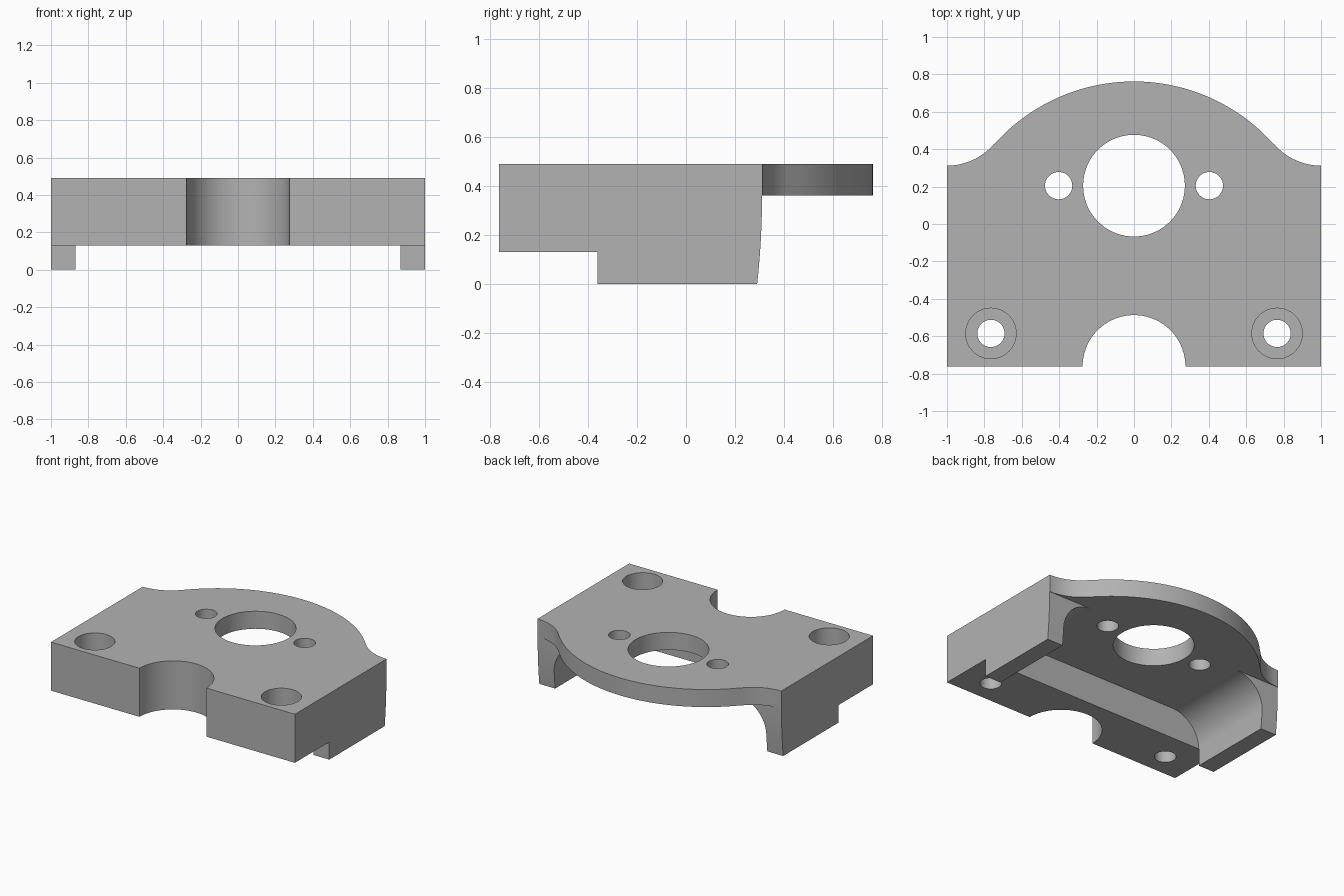
import bpy
import bmesh
import math
from mathutils import Vector

cube = bpy.data.objects.get("Cube")
if cube:
    bpy.data.objects.remove(cube, do_unlink=True)

TOP, PLATE, STEP = 0.49, 0.36, 0.13
WALL_Y = -0.36

grey = bpy.data.materials.new("machined_grey")
grey.use_nodes = True
grey.diffuse_color = (0.45, 0.45, 0.45, 1)
grey.node_tree.nodes["Principled BSDF"].inputs["Base Color"].default_value = (0.45, 0.45, 0.45, 1)


def arc(cx, cy, r, start, end, steps):
    """Points on an arc, angles in degrees."""
    angles = [math.radians(start + (end - start) * i / steps) for i in range(steps + 1)]
    return [(cx + r * math.cos(a), cy + r * math.sin(a)) for a in angles]


def prism(name, profile, low, high, axis="z"):
    """Extrude a 2D profile along one axis; the other two axes keep their order."""
    place = {"x": lambda p, h: (h, p[0], p[1]),
             "y": lambda p, h: (p[0], h, p[1]),
             "z": lambda p, h: (p[0], p[1], h)}[axis]
    bm = bmesh.new()
    face = bm.faces.new([bm.verts.new(place(p, low)) for p in profile])
    new = bmesh.ops.extrude_face_region(bm, geom=[face])["geom"]
    shift = Vector(place((0, 0), high - low))
    bmesh.ops.translate(bm, verts=[v for v in new if isinstance(v, bmesh.types.BMVert)], vec=shift)
    bmesh.ops.recalc_face_normals(bm, faces=bm.faces)
    mesh = bpy.data.meshes.new(name)
    bm.to_mesh(mesh)
    bm.free()
    mesh.materials.append(grey)
    ob = bpy.data.objects.new(name, mesh)
    bpy.context.collection.objects.link(ob)
    return ob


def mirrored(half):
    """Close a half profile, running from right to centre, with its mirror."""
    return half + [(-x, y) for x, y in reversed(half) if x > 1e-4]


# Bracket body: crowned back edge blended into the straight sides
crown_y, crown_r, blend_r = -0.238, 1.0, 0.33
blend_y = 0.312 + blend_r
tangent = math.degrees(math.atan2(blend_y - crown_y, 1))
half = [(1, -0.762)]
half += arc(1, blend_y, blend_r, 270, 180 + tangent, 14)
half += arc(0, crown_y, crown_r, tangent, 90, 28)[1:]
body = prism("bracket_body", mirrored(half), 0, TOP)

cutters = []

# Relief under the front edge
cutters.append(prism("front_relief_cutter",
                     [(-1.1, -1), (1.1, -1), (1.1, WALL_Y), (-1.1, WALL_Y)], -0.1, STEP))

# Underside pocket with rounded upper corners, leaving the two legs
fillet = PLATE - STEP
pocket = [(0.87, -0.1)] + arc(0.87 - fillet, STEP, fillet, 0, 90, 16)
cutters.append(prism("pocket_cutter", mirrored(pocket), WALL_Y, 1, "y"))

# Slightly curved back ends of the legs
back = [(0.31 - 0.02 * (1 - i / 8) ** 2, PLATE * i / 8) for i in range(9)]
cutters.append(prism("leg_back_cutter",
                     [(1, -0.1), (0.285, -0.1)] + back + [(1, PLATE)], -1.1, 1.1, "x"))


def bore(name, x, y, r, low=-0.1, steps=48):
    cutters.append(prism(name, arc(x, y, r, 0, 360, steps)[:-1], low, 0.6))


# Centre bore and front notch
bore("centre_bore_cutter", 0, 0.205, 0.272, steps=72)
bore("front_notch_cutter", 0, -0.762, 0.275, steps=72)

# Small holes and counterbored mounting holes on both sides
for side, sx in (("left", 1), ("right", -1)):
    bore(side + "_pin_hole_cutter", sx * 0.403, 0.205, 0.073)
    bore(side + "_bolt_hole_cutter", sx * 0.765, -0.585, 0.073)
    bore(side + "_counterbore_cutter", sx * 0.765, -0.585, 0.135, low=0.26)

# Apply all the cuts, then remove the cutters
for cutter in cutters:
    cutter.hide_render = True
    mod = body.modifiers.new(cutter.name, "BOOLEAN")
    mod.operation = "DIFFERENCE"
    mod.solver = "EXACT"
    mod.object = cutter

bpy.context.view_layer.objects.active = body
body.select_set(True)
for cutter in cutters:
    bpy.ops.object.modifier_apply(modifier=cutter.name)
for cutter in cutters:
    bpy.data.objects.remove(cutter, do_unlink=True)

for ob in bpy.context.selected_objects:
    ob.select_set(ob == body)
bpy.ops.object.shade_smooth_by_angle(angle=math.radians(25))
